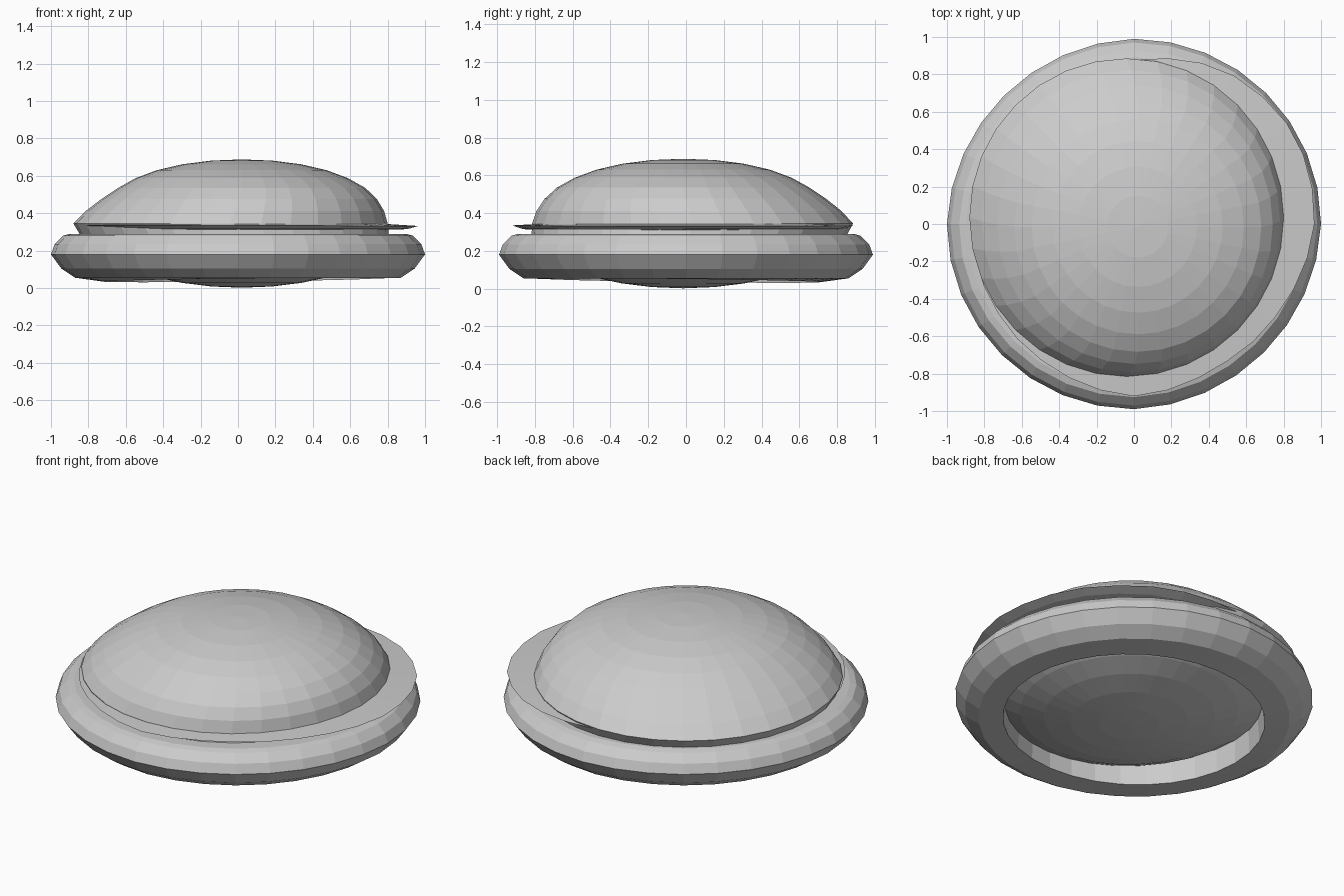
import bpy, bmesh
from math import sin, cos, pi, radians

if "Cube" in bpy.data.objects:
    bpy.data.objects.remove(bpy.data.objects["Cube"])

SEG = 32


def add_object(name, bm):
    bmesh.ops.recalc_face_normals(bm, faces=bm.faces)
    mesh = bpy.data.meshes.new(name)
    bm.to_mesh(mesh)
    bm.free()
    ob = bpy.data.objects.new(name, mesh)
    bpy.context.collection.objects.link(ob)
    return ob


def loft(name, rows, closed):
    """Skin a list of functions angle -> (radius, z), swept round the z axis."""
    bm = bmesh.new()
    rings = []
    for row in rows:
        ring = []
        for i in range(SEG):
            a = 2 * pi * i / SEG
            r, z = row(a)
            ring.append(bm.verts.new((r * cos(a), r * 0.99 * sin(a), z)))
        rings.append(ring)
    pairs = list(zip(rings, rings[1:]))
    if closed:
        pairs.append((rings[-1], rings[0]))
    for low, high in pairs:
        for i in range(SEG):
            j = (i + 1) % SEG
            bm.faces.new((low[i], low[j], high[j], high[i]))
    return add_object(name, bm)


# Flattened dome body: widest rows pulled toward the back left,
# upper rows drawn in a little so the shoulders are straighter
bm = bmesh.new()
bmesh.ops.create_uvsphere(bm, u_segments=SEG, v_segments=16, radius=1)
for v in bm.verts:
    pull = max(0, 1 - abs(v.co.z) / 0.5)
    slim = 1 - 0.055 * sin(pi * max(0, min(1, v.co.z)))
    v.co.x = v.co.x * 0.84 * slim + 0.02 - 0.06 * pull
    v.co.y = v.co.y * 0.85 * slim - 0.015 + 0.05 * pull
    v.co.z = v.co.z * 0.343 + 0.345
add_object("dome_body", bm)

# Thick lower ring with a slightly uneven underside lip
profile = [(0.87, 0.055), (0.945, 0.105), (1.0, 0.18), (0.98, 0.235),
           (0.935, 0.28), (0.9, 0.29), (0.78, 0.29), (0.72, 0.17)]


def ring_row(p):
    return lambda a: (p[0] * (1 - 0.018 * max(0, -sin(2 * a))), p[1])


ring_rows = [lambda a: (0.72, 0.043 - 0.012 * cos(a - radians(135)))]
ring_rows += [ring_row(p) for p in profile]
loft("lower_ring", ring_rows, True)

# Thin uneven brim between dome and ring: edge radius every 30 degrees
edge = [0.965, 0.985, 0.96, 0.885, 0.86, 0.86, 0.87, 0.87, 0.89, 0.93, 0.89, 0.91]


def edge_radius(a):
    t = a / (2 * pi) * 12
    i = int(t)
    f = t - i
    return edge[i % 12] * (1 - f) + edge[(i + 1) % 12] * f


loft("thin_brim", [lambda a: (0.74, 0.31),
                   lambda a: (edge_radius(a) - 0.06, 0.315),
                   lambda a: (edge_radius(a), 0.335 - 0.003 * cos(a)),
                   lambda a: (0.74, 0.346)], True)
